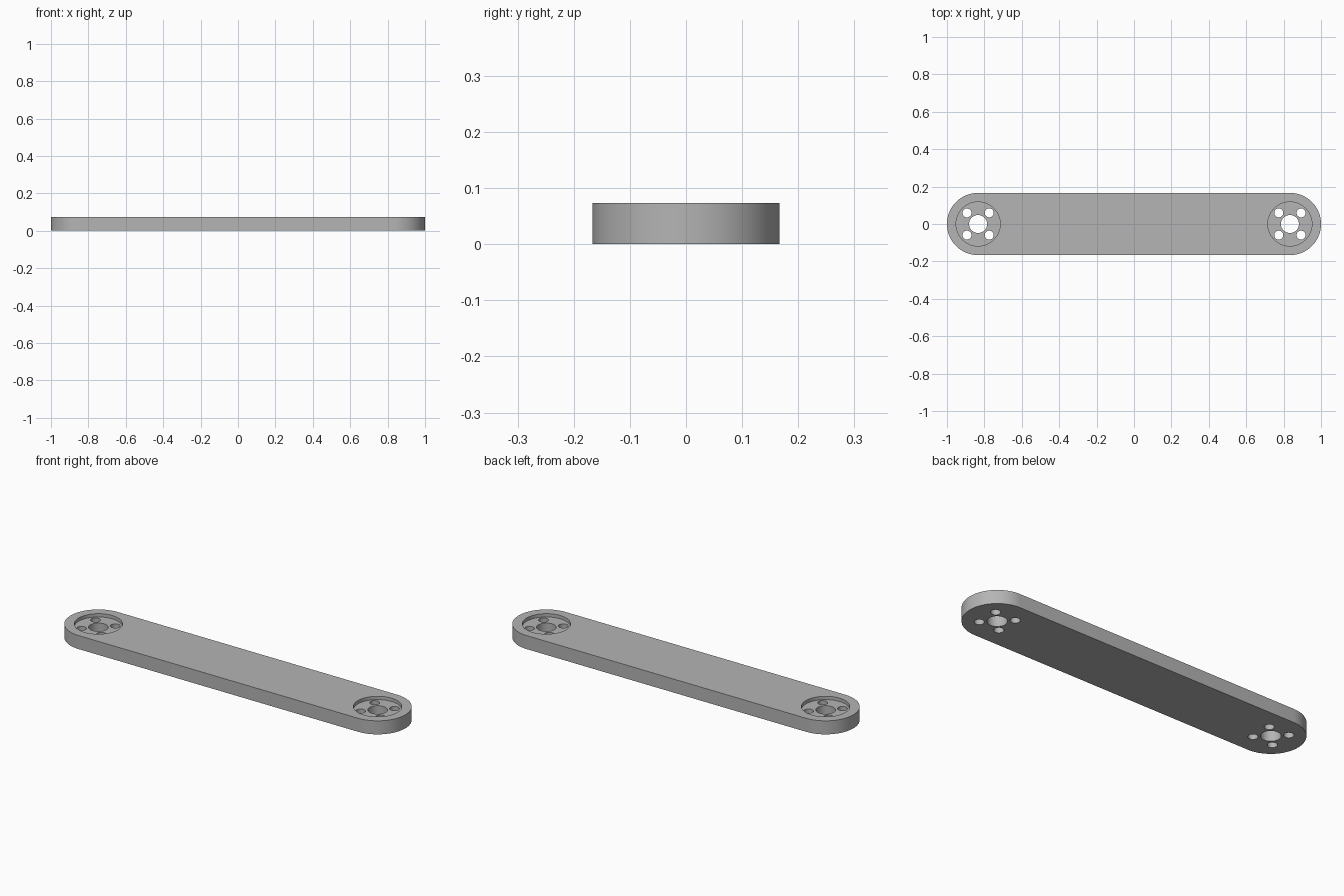
import bpy, bmesh
from math import radians, sin, cos, pi
from mathutils import Matrix

if "Cube" in bpy.data.objects:
    bpy.data.objects.remove(bpy.data.objects["Cube"], do_unlink=True)

HEIGHT = 0.073
RADIUS = 0.1665
END = 1 - RADIUS        # x of each pivot centre
POCKET_DEPTH = 0.018
BOLT = 0.0595           # bolt hole offset from the pivot, along x and y

grey = bpy.data.materials.new("grey_metal")
grey.use_nodes = True
colour = (0.46, 0.46, 0.46, 1)
grey.diffuse_color = colour
grey.node_tree.nodes["Principled BSDF"].inputs["Base Color"].default_value = colour


def make_object(name, bm):
    mesh = bpy.data.meshes.new(name)
    bmesh.ops.recalc_face_normals(bm, faces=bm.faces)
    bm.to_mesh(mesh)
    bm.free()
    mesh.materials.append(grey)
    obj = bpy.data.objects.new(name, mesh)
    bpy.context.collection.objects.link(obj)
    return obj


def cylinders(name, specs, z0, z1):
    """Upright cylinders from (x, y, radius) in one mesh."""
    bm = bmesh.new()
    for x, y, r in specs:
        bmesh.ops.create_cone(bm, cap_ends=True, segments=64, radius1=r, radius2=r,
                              depth=z1 - z0, matrix=Matrix.Translation((x, y, (z0 + z1) / 2)))
    return make_object(name, bm)


# Link bar: a slot outline extruded upward
bm = bmesh.new()
steps = 48
outline = []
for side, start in ((1, -pi / 2), (-1, pi / 2)):
    for i in range(steps + 1):
        a = start + pi * i / steps
        outline.append(bm.verts.new((side * END + RADIUS * cos(a), RADIUS * sin(a), 0)))
base = bm.faces.new(outline)
top = bmesh.ops.extrude_face_region(bm, geom=[base], use_keep_orig=True)
bmesh.ops.translate(bm, vec=(0, 0, HEIGHT),
                    verts=[v for v in top["geom"] if isinstance(v, bmesh.types.BMVert)])
bar = make_object("link_bar", bm)

# Round pockets, centre bores and bolt holes at both ends
pockets = [(s * END, 0, 0.118) for s in (-1, 1)]
holes = [(s * END, 0, 0.048) for s in (-1, 1)]
holes += [(s * END + dx, dy, 0.024) for s in (-1, 1)
          for dx in (-BOLT, BOLT) for dy in (-BOLT, BOLT)]
cutters = [cylinders("pocket_cutter", pockets, HEIGHT - POCKET_DEPTH, HEIGHT + 0.05),
           cylinders("hole_cutter", holes, -0.05, HEIGHT + 0.05)]

bpy.ops.object.select_all(action="DESELECT")
bar.select_set(True)
bpy.context.view_layer.objects.active = bar
for cutter in cutters:
    cutter.hide_render = True
    mod = bar.modifiers.new(cutter.name, "BOOLEAN")
    mod.operation = "DIFFERENCE"
    mod.solver = "EXACT"
    mod.object = cutter
    bpy.ops.object.modifier_apply(modifier=mod.name)
    bpy.data.objects.remove(cutter, do_unlink=True)

bpy.ops.object.shade_smooth_by_angle(angle=radians(30))
